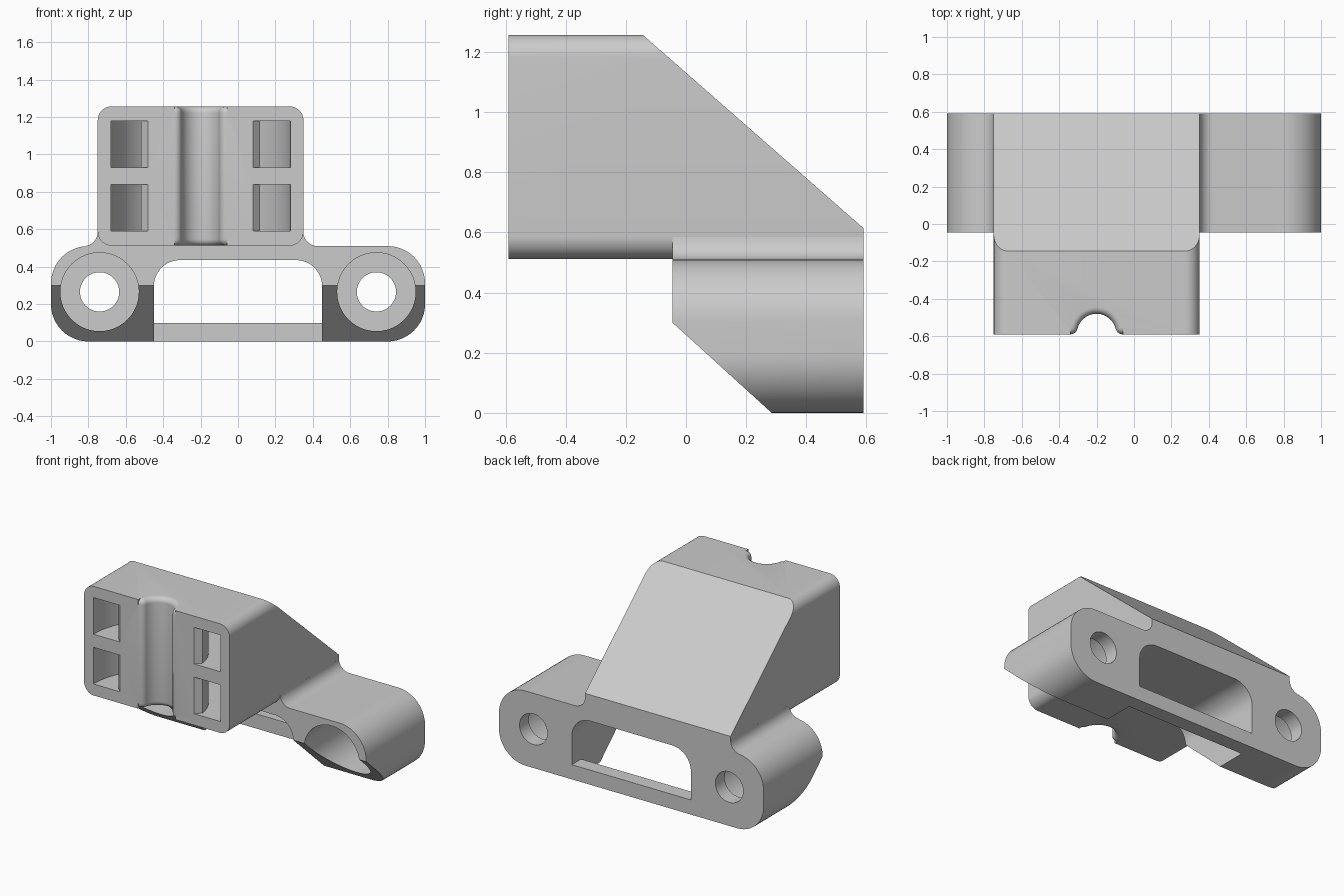
import bpy, bmesh, math
from mathutils import Vector

cube = bpy.data.objects.get("Cube")
if cube:
    bpy.data.objects.remove(cube, do_unlink=True)

grey = bpy.data.materials.new("light grey plastic")
grey.use_nodes = True
grey.diffuse_color = (0.6, 0.6, 0.6, 1)
grey.node_tree.nodes["Principled BSDF"].inputs["Base Color"].default_value = (0.6, 0.6, 0.6, 1)

FRONT, BACK, BASE_FRONT = -0.59, 0.59, -0.045
LEFT, RIGHT, LOW, TOP = -0.75, 0.35, 0.512, 1.257
MID = (LEFT + RIGHT) / 2


def arc(cx, cy, r, start, end, n=12):
    """Points along an arc, angles in degrees."""
    return [(cx + r * math.cos(math.radians(start + (end - start) * i / n)),
             cy + r * math.sin(math.radians(start + (end - start) * i / n)))
            for i in range(n + 1)]


def loft(name, rings):
    """Closed solid through matching rings of 3D points."""
    bm = bmesh.new()
    loops = [[bm.verts.new(p) for p in ring] for ring in rings]
    n = len(loops[0])
    for a, b in zip(loops, loops[1:]):
        for i in range(n):
            bm.faces.new((a[i], a[(i + 1) % n], b[(i + 1) % n], b[i]))
    bm.faces.new(loops[0])
    bm.faces.new(loops[-1])
    bmesh.ops.recalc_face_normals(bm, faces=bm.faces)
    mesh = bpy.data.meshes.new(name)
    bm.to_mesh(mesh)
    bm.free()
    mesh.materials.append(grey)
    ob = bpy.data.objects.new(name, mesh)
    bpy.context.collection.objects.link(ob)
    return ob


PLACE = {"x": lambda u, v, d: Vector((d, u, v)),
         "y": lambda u, v, d: Vector((u, d, v)),
         "z": lambda u, v, d: Vector((u, v, d))}


def prism(name, profile, start, end, axis="y"):
    put = PLACE[axis]
    return loft(name, [[put(u, v, d) for u, v in profile] for d in (start, end)])


def combine(target, other, operation="DIFFERENCE"):
    """Apply a boolean and discard the helper."""
    mod = target.modifiers.new("boolean", "BOOLEAN")
    mod.operation, mod.solver, mod.object = operation, "EXACT", other
    other.hide_render = True
    bpy.context.view_layer.objects.active = target
    bpy.ops.object.modifier_apply(modifier=mod.name)
    bpy.data.objects.remove(other, do_unlink=True)


# Upper block with rounded long edges
r = 0.075
outline = (arc(RIGHT - r, TOP - r, r, 0, 90) + arc(LEFT + r, TOP - r, r, 90, 180)
           + arc(LEFT + r, LOW + r, r, 180, 270) + arc(RIGHT - r, LOW + r, r, 270, 360))
block = prism("cable_bracket", outline, FRONT, BACK + 0.1)

# Vertical cable groove, flared at both ends
R, F, Q = 0.105, 0.04, 0.035
cy, fy = FRONT + 0.005, FRONT + F
fx = math.sqrt((R + F) ** 2 - (fy - cy) ** 2)
tilt = math.degrees(math.atan2(fy - cy, fx))


def groove_section(grow, z):
    f = F - grow
    pts = [(MID + fx, FRONT - 0.1)]
    pts += arc(MID + fx, fy, f, 270, 180 + tilt, 8)
    pts += arc(MID, cy, R + grow, tilt, 180 - tilt, 28)[1:-1]
    pts += arc(MID - fx, fy, f, -tilt, -90, 8)
    pts += [(MID - fx, FRONT - 0.1)]
    return [Vector((x, y, z)) for x, y in pts]


steps = [math.radians(a) for a in range(0, 91, 15)]
flare = [(Q * (1 - math.sin(a)), Q * (1 - math.cos(a))) for a in steps]
levels = [(Q, LOW - 0.1)] + [(g, LOW + s) for g, s in flare]
levels += [(g, TOP - s) for g, s in reversed(flare)] + [(Q, TOP + 0.1)]
combine(block, loft("groove_cutter", [groove_section(g, z) for g, z in levels]))

# Curved strap channels running behind the groove
channel = [(MID + 0.48, FRONT - 0.1)] + arc(MID, FRONT, 0.48, 0, 180, 40)
channel += [(MID - 0.48, FRONT - 0.1), (MID - 0.28, FRONT - 0.1), (MID - 0.28, FRONT)]
channel += arc(MID, FRONT, 0.32, 173, 7, 32)
channel += [(MID + 0.28, FRONT), (MID + 0.28, FRONT - 0.1)]
for z in (0.59, 0.93):
    combine(block, prism("strap_cutter", channel, z, z + 0.25, "z"))

# Mounting base with fillets rising to the block
r, f, h = 0.2, 0.075, 0.51
outline = arc(-1 + r, r, r, 180, 270) + arc(1 - r, r, r, 270, 360)
outline += arc(1 - r, h - r, r, 0, 90)
outline += arc(RIGHT + f, h + f, f, 270, 180, 8) + [(RIGHT - 0.1, h + f)]
outline += [(LEFT + 0.1, h + f)] + arc(LEFT - f, h + f, f, 0, -90, 8)
outline += arc(-1 + r, h - r, r, 90, 180)
base = prism("mounting_base", outline, BASE_FRONT, BACK + 0.1)


# Window, leaving a thin bar along the bottom at the back
def window(bottom):
    r = 0.14
    return ([(-0.45, bottom), (0.45, bottom)] + arc(0.45 - r, 0.435 - r, r, 0, 90)
            + arc(-0.45 + r, 0.435 - r, r, 90, 180))


combine(base, prism("window_cutter", window(-0.1), -0.3, 0.49))
combine(base, prism("window_cutter", window(0.1), 0.4, 0.9))

# Counterbored screw holes
for side in (-1, 1):
    for radius, end in ((0.21, 0.49), (0.105, 0.9)):
        ring = arc(side * 0.74, 0.265, radius, 0, 360, 48)[:-1]
        combine(base, prism("screw_cutter", ring, -0.3, end))

# Sloped underside of the feet
combine(base, prism("foot_cutter", [(-0.145, 0.391), (0.385, -0.091), (-0.145, -0.091)],
                    -1.2, 1.2, "x"))

# Join, slope the back of the block and trim the rear flush
combine(block, base, "UNION")
combine(block, prism("slope_cutter", [(-0.345, 1.433), (0.79, 0.439), (0.79, 1.433)],
                     -1.2, 1.2, "x"))
combine(block, prism("rear_cutter", [(BACK, -0.2), (1, -0.2), (1, 1.6), (BACK, 1.6)],
                     -1.2, 1.2, "x"))

bpy.ops.object.select_all(action="DESELECT")
block.select_set(True)
bpy.context.view_layer.objects.active = block
bpy.ops.object.shade_smooth_by_angle(angle=math.radians(30))
